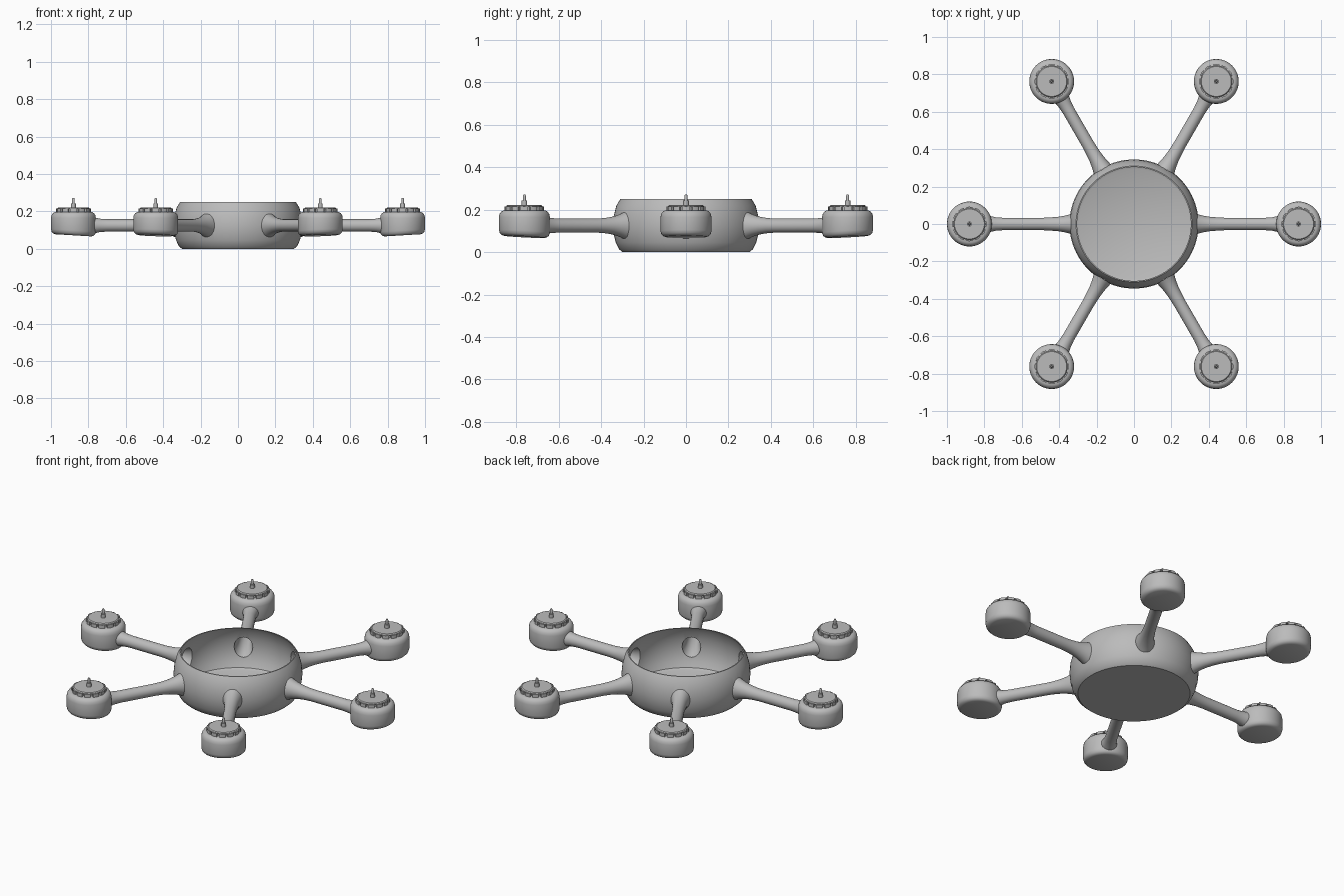
import bpy, bmesh, math
from math import sin, cos, tau

cube = bpy.data.objects.get("Cube")
if cube:
    bpy.data.objects.remove(cube, do_unlink=True)

grey = bpy.data.materials.new("plain_grey")
grey.use_nodes = True
COLOR = (0.5, 0.5, 0.5, 1)
grey.diffuse_color = COLOR
grey.node_tree.nodes["Principled BSDF"].inputs["Base Color"].default_value = COLOR

MID = 0.125      # height of the arm axis
REACH = 0.88     # distance of each motor from the centre


def add_object(name, bm):
    bmesh.ops.remove_doubles(bm, verts=bm.verts, dist=1e-5)
    bmesh.ops.recalc_face_normals(bm, faces=bm.faces)
    mesh = bpy.data.meshes.new(name)
    bm.to_mesh(mesh)
    bm.free()
    mesh.materials.append(grey)
    ob = bpy.data.objects.new(name, mesh)
    bpy.context.collection.objects.link(ob)
    return ob


def smooth(ob, degrees=35):
    bpy.ops.object.select_all(action='DESELECT')
    ob.select_set(True)
    bpy.context.view_layer.objects.active = ob
    bpy.ops.object.shade_smooth_by_angle(angle=math.radians(degrees))


def lathe(bm, profile, segs):
    """Revolve (radius, height) points around z."""
    rings = [[bm.verts.new((r * cos(tau * i / segs), r * sin(tau * i / segs), z))
              for i in range(segs)] for r, z in profile]
    for a, b in zip(rings, rings[1:]):
        for i in range(segs):
            j = (i + 1) % segs
            bm.faces.new((a[i], a[j], b[j], b[i]))


# Open bowl-shaped body with a thin wall
outer = [(0.30, 0), (0.316, 0.014), (0.331, 0.045), (0.341, 0.085), (0.345, MID),
         (0.341, 0.17), (0.328, 0.22), (0.31, 0.25)]
wall = 0.006
inner = [(r - wall, max(z, wall)) for r, z in reversed(outer)]
bm = bmesh.new()
lathe(bm, [(0, 0)] + outer + inner + [(0, wall)], 96)
body = add_object("body_shell", bm)

# Openings where the arms meet the body
bm = bmesh.new()
for k in range(6):
    sub = bmesh.new()
    lathe(sub, [(0, 0.2), (1, 0.2), (1, 0.45), (0, 0.45)], 32)
    a = tau * k / 6
    for v in sub.verts:
        x, y, z = v.co.z, v.co.y * 0.05, MID + v.co.x * 0.059
        v.co = (x * cos(a) - y * sin(a), x * sin(a) + y * cos(a), z)
    tmp = bpy.data.meshes.new("tmp")
    sub.to_mesh(tmp)
    sub.free()
    bm.from_mesh(tmp)
    bpy.data.meshes.remove(tmp)
cutter = add_object("opening_cutter", bm)
cutter.hide_render = True
cut = body.modifiers.new("openings", 'BOOLEAN')
cut.operation = 'DIFFERENCE'
cut.solver = 'EXACT'
cut.object = cutter
bpy.context.view_layer.objects.active = body
bpy.ops.object.modifier_apply(modifier=cut.name)
bpy.data.objects.remove(cutter, do_unlink=True)
smooth(body)

# Hollow arm, flared at both ends
bm = bmesh.new()
lathe(bm, [(0.062, 0.335), (0.056, 0.352), (0.048, 0.375), (0.040, 0.41), (0.035, 0.45),
           (0.033, 0.49), (0.033, 0.70), (0.036, 0.74), (0.044, 0.775), (0.05, 0.80)], 32)
for v in bm.verts:
    x, y, z = v.co.z, v.co.y, v.co.x
    if x < 0.45:
        y *= 0.85 + 0.15 * (x - 0.335) / 0.115
    if x < 0.34:     # follow the curve of the body wall
        x = math.sqrt(0.338 ** 2 - y * y)
    v.co = (x, y, z + MID)
arm = add_object("arm", bm)

# Rounded motor pod with a gently tilted underside
bm = bmesh.new()
lathe(bm, [(0, 0.072), (0.097, 0.072), (0.108, 0.076), (0.116, 0.084), (0.12, 0.098),
           (0.12, 0.165), (0.117, 0.18), (0.109, 0.191), (0.098, 0.197), (0, 0.197)], 48)
for v in bm.verts:
    if v.co.z < MID:
        v.co.z += 0.06 * v.co.x
    v.co.x += REACH
pod = add_object("motor_pod", bm)

# Rotor: core, cap and a ring of separate blocks
bm = bmesh.new()
lathe(bm, [(0, 0.19), (0.072, 0.19), (0.072, 0.212), (0.085, 0.212),
           (0.085, 0.217), (0.080, 0.222), (0, 0.222)], 48)
for k in range(12):
    corners = []
    for z in (0.196, 0.216):
        for r, da in ((0.070, -0.19), (0.091, -0.19), (0.093, 0), (0.091, 0.19), (0.070, 0.19)):
            a = tau * k / 12 + da
            corners.append(bm.verts.new((r * cos(a), r * sin(a), z)))
    low, high = corners[:5], corners[5:]
    bm.faces.new(low[::-1])
    bm.faces.new(high)
    for i in range(5):
        j = (i + 1) % 5
        bm.faces.new((low[i], low[j], high[j], high[i]))
bmesh.ops.translate(bm, verts=bm.verts, vec=(REACH, 0, 0))
rotor = add_object("rotor", bm)

# Stepped shaft
bm = bmesh.new()
lathe(bm, [(0, 0.218), (0.013, 0.218), (0.013, 0.243), (0.007, 0.243),
           (0.007, 0.266), (0.004, 0.272), (0, 0.272)], 20)
bmesh.ops.translate(bm, verts=bm.verts, vec=(REACH, 0, 0))
shaft = add_object("shaft", bm)

# Repeat the arm assembly six times around the body
for part in (arm, pod, rotor, shaft):
    smooth(part)
    base = part.name
    for k in range(1, 6):
        copy = part.copy()
        copy.name = f"{base}_{k + 1}"
        copy.rotation_euler.z = tau * k / 6
        bpy.context.collection.objects.link(copy)
    part.name = base + "_1"
